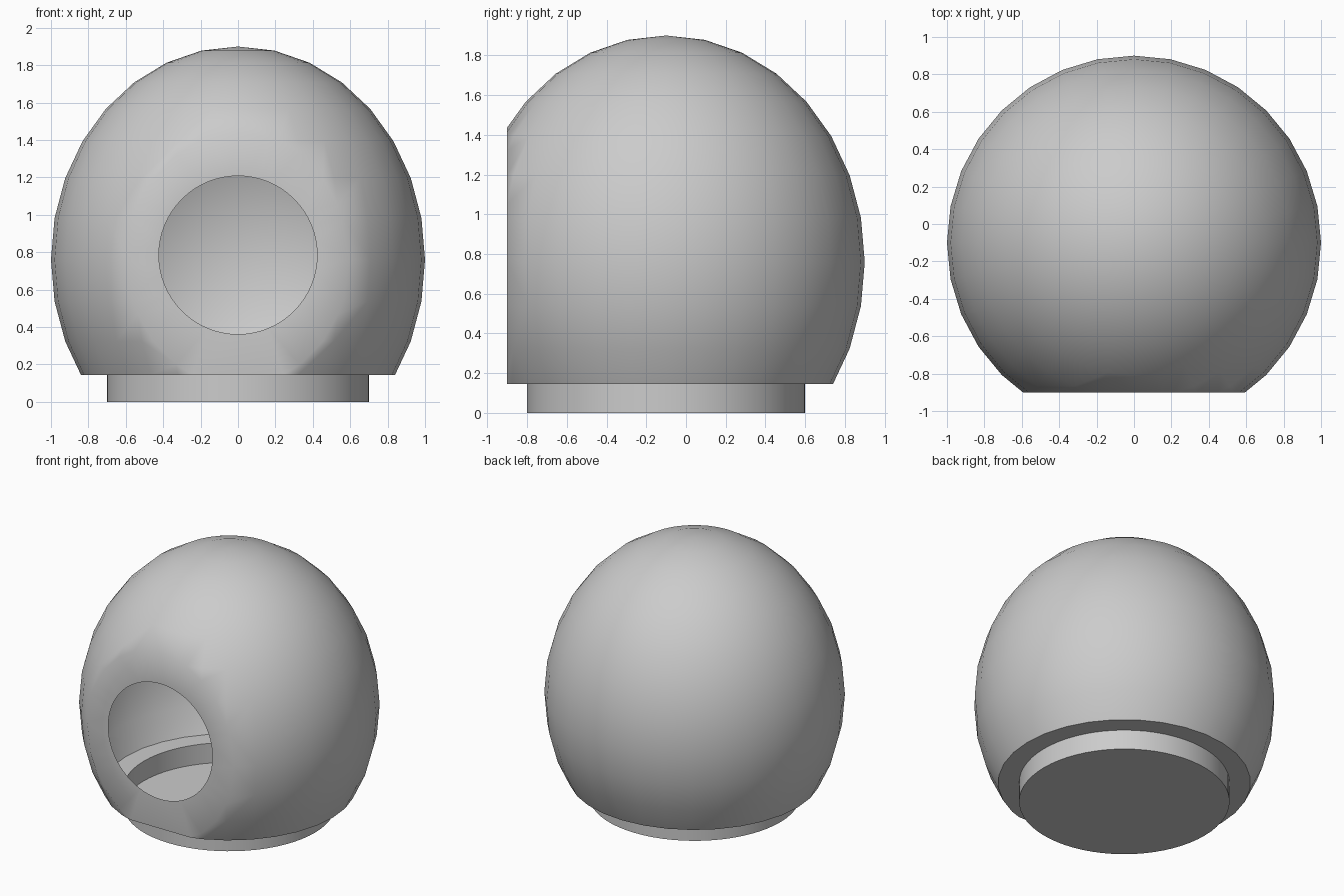
import bpy, bmesh, math
from mathutils import Matrix, Vector

cube = bpy.data.objects.get("Cube")
if cube:
    bpy.data.objects.remove(cube, do_unlink=True)

CENTRE_Y = -0.1     # vertical axis of the body
FRONT_Y = -0.9      # flat front
LEDGE_Z = 0.145     # underside of the body
BASE_R = 0.7

grey = bpy.data.materials.new("plain grey")
grey.use_nodes = True
colour = (0.6, 0.6, 0.6, 1)
grey.diffuse_color = colour
grey.node_tree.nodes["Principled BSDF"].inputs["Base Color"].default_value = colour


def finish(bm, name):
    bmesh.ops.recalc_face_normals(bm, faces=bm.faces)
    mesh = bpy.data.meshes.new(name)
    bm.to_mesh(mesh)
    bm.free()
    mesh.materials.append(grey)
    obj = bpy.data.objects.new(name, mesh)
    bpy.context.collection.objects.link(obj)
    bpy.ops.object.select_all(action='DESELECT')
    obj.select_set(True)
    bpy.context.view_layer.objects.active = obj
    bpy.ops.object.shade_smooth_by_angle(angle=math.radians(45))
    return obj


def fill_ring(bm, axis, level, radius, matrix):
    """Fill the open rim lying on a plane, leaving a round hole."""
    rim = [e for e in bm.edges if e.is_boundary
           and all(abs(v.co[axis] - level) < 1e-4 for v in e.verts)]
    # chord left open where the front and the underside meet
    ends = [v for v in {v for e in rim for v in e.verts}
            if sum(v in e.verts for e in rim) == 1]
    if len(ends) == 2:
        chord = bm.edges.get(ends) or bm.edges.new(ends)
        rim.append(chord)
    circle = bmesh.ops.create_circle(bm, segments=64, radius=radius, matrix=matrix)
    hole = list({e for v in circle["verts"] for e in v.link_edges})
    normal = Vector((0, 0, 0))
    normal[axis] = -1
    bmesh.ops.triangle_fill(bm, use_beauty=True, use_dissolve=False,
                            edges=rim + hole, normal=normal)


# Thin egg-shaped body, cut flat at the front and underneath
bm = bmesh.new()
bmesh.ops.create_uvsphere(
    bm, u_segments=32, v_segments=16, radius=1,
    matrix=Matrix.Translation((0, CENTRE_Y, 0.76)) @ Matrix.Diagonal((1, 1, 1.14, 1)))
for point, normal in (((0, FRONT_Y, 0), (0, -1, 0)), ((0, 0, LEDGE_Z), (0, 0, -1))):
    bmesh.ops.bisect_plane(bm, geom=bm.verts[:] + bm.edges[:] + bm.faces[:],
                           plane_co=point, plane_no=normal, clear_outer=True)

# Flat front with the round entrance, then the underside ledge
fill_ring(bm, 1, FRONT_Y, 0.423,
          Matrix.Translation((0, FRONT_Y, 0.785)) @ Matrix.Rotation(math.pi / 2, 4, 'X'))
fill_ring(bm, 2, LEDGE_Z, BASE_R, Matrix.Translation((0, CENTRE_Y, LEDGE_Z)))
finish(bm, "body_shell")

# Shallow open cup forming the base and floor
bm = bmesh.new()
bmesh.ops.create_circle(bm, cap_ends=True, segments=64, radius=BASE_R,
                        matrix=Matrix.Translation((0, CENTRE_Y, 0)))
rim = [e for e in bm.edges if e.is_boundary]
wall = bmesh.ops.extrude_edge_only(bm, edges=rim)
bmesh.ops.translate(bm, vec=(0, 0, LEDGE_Z),
                    verts=[g for g in wall["geom"] if isinstance(g, bmesh.types.BMVert)])
finish(bm, "base_cup")
